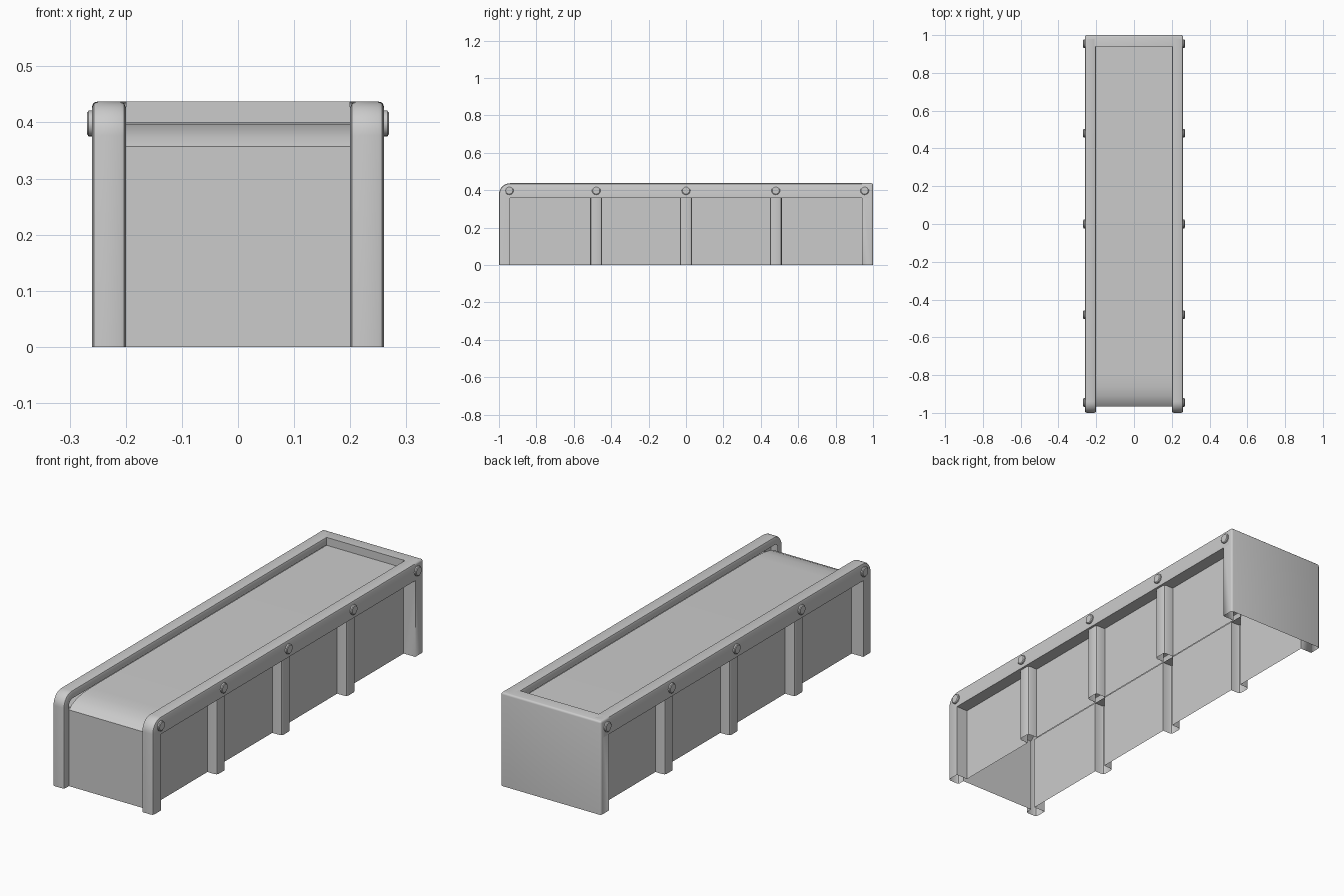
import bpy, bmesh, math

if "Cube" in bpy.data.objects:
    bpy.data.objects.remove(bpy.data.objects["Cube"])


def finish(name, bm, mirror=False):
    bmesh.ops.remove_doubles(bm, verts=bm.verts, dist=1e-5)
    bmesh.ops.recalc_face_normals(bm, faces=bm.faces)
    me = bpy.data.meshes.new(name)
    bm.to_mesh(me)
    bm.free()
    ob = bpy.data.objects.new(name, me)
    bpy.context.collection.objects.link(ob)
    if mirror:
        ob.modifiers.new("Mirror", 'MIRROR')
    bpy.ops.object.select_all(action='DESELECT')
    ob.select_set(True)
    bpy.context.view_layer.objects.active = ob
    bpy.ops.object.shade_smooth_by_angle(angle=math.radians(35))
    return ob


def add_loft(bm, rows):
    """Skin consecutive rows of points."""
    vs = [[bm.verts.new(p) for p in r] for r in rows]
    for a, b in zip(vs, vs[1:]):
        for i in range(len(a) - 1):
            bm.faces.new((a[i], a[i + 1], b[i + 1], b[i]))


def loft(name, rows, mirror=False):
    bm = bmesh.new()
    add_loft(bm, rows)
    return finish(name, bm, mirror)


W, H, IN, BELT = 0.26, 0.437, 0.20, 0.40
POSTS = (-0.48, 0.0, 0.48)

# Side rail with front leg: hollow rounded channel swept up and back
section = [(IN, .036), (IN, .01), (IN + .003, .003), (IN + .01, 0),
           (W - .01, 0), (W - .003, .003), (W, .01)]


def station(y, z, dy, dz, cut):
    row = [(x, y + dy * d, z + dz * d) for x, d in section]
    return row + [(W, *cut), (IN, *cut)]


R = 0.06
rows = [station(-1, 0, 1, 0, (-.94, 0))]
for i in range(9):
    a = math.pi - i * math.pi / 16
    c, s = math.cos(a), math.sin(a)
    rows.append(station(-1 + R + R * c, H - R + R * s, -c, -s, (-.94, .357)))
rows.append(station(.98, H, 0, -1, (.98, .357)))
loft("side_rail", rows, True)

# Back wall: open-bottomed bevelled shell with inner lip and leg faces
bm = bmesh.new()
bmesh.ops.create_cube(bm, size=1)
for v in bm.verts:
    v.co = (v.co.x * 2 * W, .97 + v.co.y * .06, (v.co.z + .5) * H)
edges = [e for e in bm.edges
         if all(v.co.y > .98 for v in e.verts) and any(v.co.z > .1 for v in e.verts)
         or all(v.co.z > .1 for v in e.verts) and abs(sum(v.co.x for v in e.verts)) > .1]
bmesh.ops.bevel(bm, geom=edges, offset=.009, segments=3, profile=.5, affect='EDGES')
bm.normal_update()
bmesh.ops.delete(bm, geom=[f for f in bm.faces if f.normal.z < -.9 or f.normal.y < -.9],
                 context='FACES_ONLY')
add_loft(bm, [[(-IN, .94, BELT), (IN, .94, BELT)], [(-IN, .94, H), (IN, .94, H)]])
for s in (-1, 1):
    add_loft(bm, [[(s * IN, .94, 0), (s * W, .94, 0)], [(s * IN, .94, .357), (s * W, .94, .357)]])
finish("back_wall", bm)

# Top deck rolling down to the front panel
deck = [(-.965, 0), (-.965, .357), (-.945, .373), (-.91, .388), (-.86, .397), (-.8, BELT), (.94, BELT)]
loft("deck_and_front_panel", [[(-IN, y, z), (IN, y, z)] for y, z in deck])

# Side skin: flat panels folding outward into the hollow posts
plan = [(IN, -.94)]
for y in POSTS:
    h, o, b = .032, .25, .012
    half = [(IN, h), (o - b, h), (o - b * .3, h - b * .3), (o, h - b)]
    plan += [(x, y - d) for x, d in half] + [(x, y + d) for x, d in reversed(half)]
plan.append((IN, .94))
loft("side_panel_with_posts", [[(x, y, z) for x, y in plan] for z in (0, .357)], True)

# Bolts along the rails
bm = bmesh.new()
for y in (-.945, -.48, 0, .48, .955):
    rings = []
    for x, r in ((.245, .023), (.266, .023), (.269, .019), (.269, 0)):
        rings.append([(x, y + r * math.cos(t * math.pi / 10), .398 + r * math.sin(t * math.pi / 10))
                      for t in range(21)])
    vs = rings[:-1]
    add_loft(bm, vs)
    bm.faces.new([bm.verts.new(p) for p in vs[-1][:-1]])
finish("rail_bolts", bm, True)
